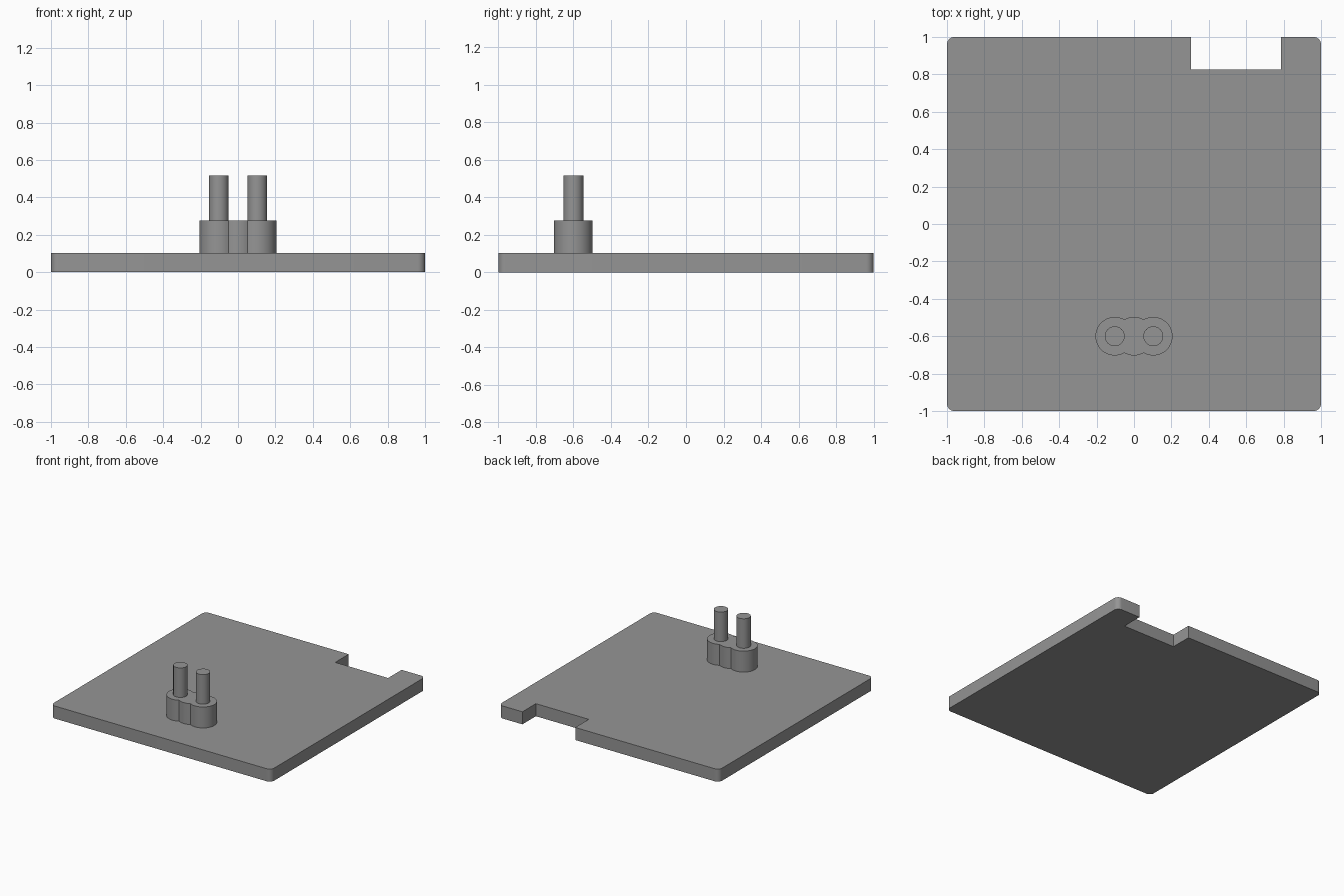
import bpy, bmesh
from math import cos, sin, radians

if "Cube" in bpy.data.objects:
    bpy.data.objects.remove(bpy.data.objects["Cube"])

grey = bpy.data.materials.new("mid grey")
grey.diffuse_color = (0.30, 0.30, 0.30, 1)
grey.use_nodes = True
grey.node_tree.nodes["Principled BSDF"].inputs["Base Color"].default_value = grey.diffuse_color


def arc(cx, cy, r, a0, a1, n):
    """Points on a circular arc, angles in degrees."""
    return [(cx + r * cos(radians(a0 + (a1 - a0) * i / n)),
             cy + r * sin(radians(a0 + (a1 - a0) * i / n))) for i in range(n + 1)]


def extrude(name, outline, z0, z1):
    """Solid prism from a counter-clockwise outline."""
    bm = bmesh.new()
    low = [bm.verts.new((x, y, z0)) for x, y in outline]
    high = [bm.verts.new((x, y, z1)) for x, y in outline]
    bm.faces.new(low[::-1])
    bm.faces.new(high)
    n = len(low)
    for i in range(n):
        j = (i + 1) % n
        bm.faces.new((low[i], low[j], high[j], high[i]))
    mesh = bpy.data.meshes.new(name)
    bm.to_mesh(mesh)
    bm.free()
    mesh.materials.append(grey)
    ob = bpy.data.objects.new(name, mesh)
    bpy.context.collection.objects.link(ob)
    bpy.ops.object.select_all(action='DESELECT')
    ob.select_set(True)
    bpy.context.view_layer.objects.active = ob
    bpy.ops.object.shade_smooth_by_angle(angle=radians(25))
    return ob


# Base plate with rounded corners and a notch in the back edge
R, C = 0.04, 0.96
plate = (arc(-C, -C, R, 180, 270, 8) + arc(C, -C, R, 270, 360, 8)
         + arc(C, C, R, 0, 90, 8)
         + [(0.785, 1), (0.785, 0.825), (0.305, 0.825), (0.305, 1)]
         + arc(-C, C, R, 90, 180, 8))
extrude("base_plate", plate, 0, 0.103)

# Scalloped socket: three overlapping circles in a row
S, Y = 0.103, -0.6
socket = (arc(S, Y, S, -120, 120, 32)[:-1] + arc(0, Y, S, 60, 120, 8)[:-1]
          + arc(-S, Y, S, 60, 300, 32)[:-1] + arc(0, Y, S, 240, 300, 8)[:-1])
extrude("socket", socket, 0.103, 0.275)

# Two round pins on the socket
for side, x in (("left", -S), ("right", S)):
    extrude(side + "_pin", arc(x, Y, 0.053, 0, 360, 32)[:-1], 0.275, 0.517)
